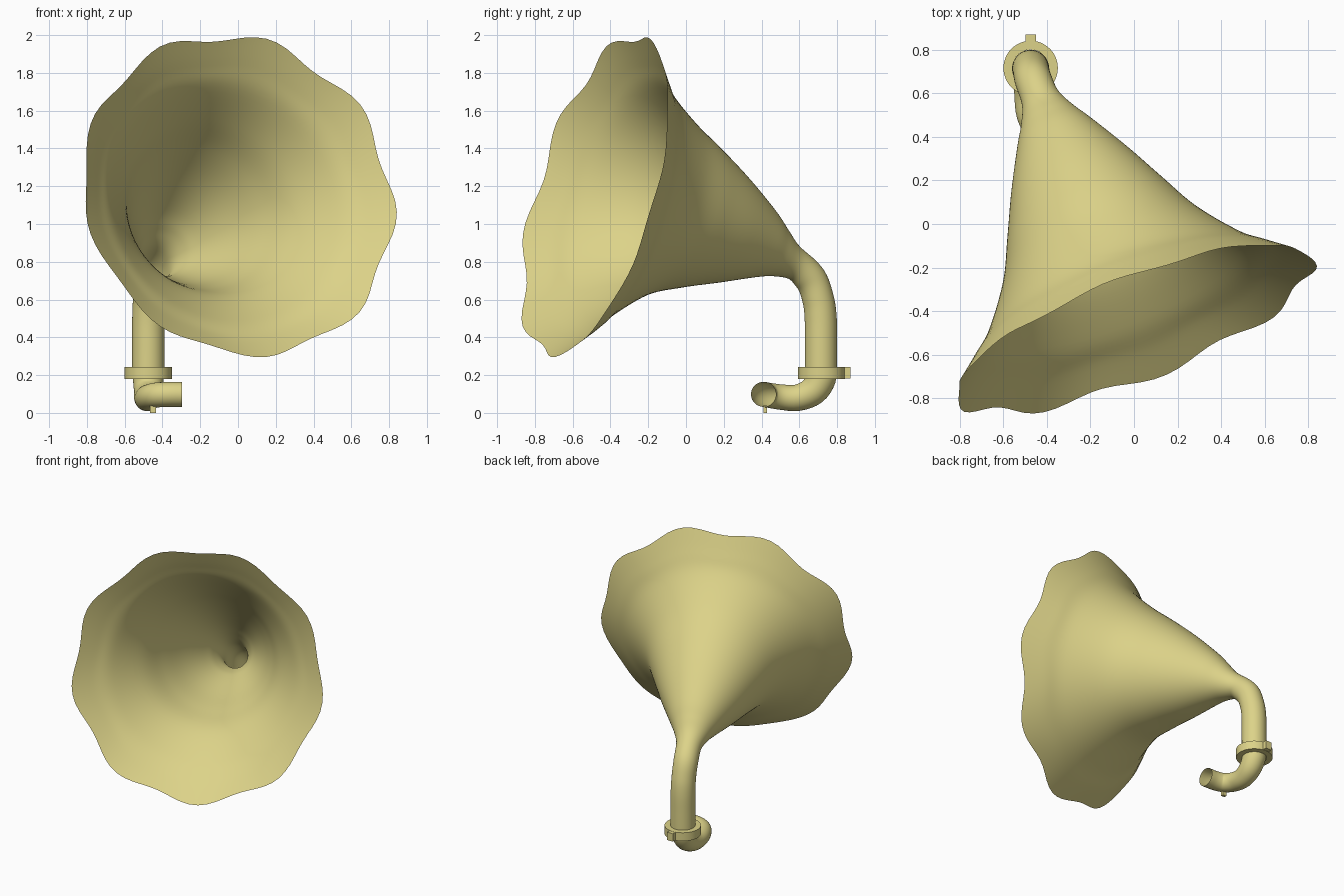
import bpy, bmesh, math
from mathutils import Vector

if "Cube" in bpy.data.objects:
    bpy.data.objects.remove(bpy.data.objects["Cube"])

AXIS = Vector((0.352, -0.898, 0.268)).normalized()   # horn pointing direction
MOUTH = Vector((0.0, -0.48, 1.15))                   # centre of the rim

mat = bpy.data.materials.new("brass")
mat.diffuse_color = (0.72, 0.65, 0.25, 1)
mat.use_nodes = True
mat.node_tree.nodes["Principled BSDF"].inputs["Base Color"].default_value = mat.diffuse_color


def finish(bm, name, angle=50):
    bmesh.ops.recalc_face_normals(bm, faces=bm.faces)
    me = bpy.data.meshes.new(name)
    bm.to_mesh(me)
    bm.free()
    ob = bpy.data.objects.new(name, me)
    bpy.context.collection.objects.link(ob)
    me.materials.append(mat)
    bpy.context.view_layer.objects.active = ob
    ob.select_set(True)
    bpy.ops.object.shade_smooth_by_angle(angle=math.radians(angle))
    ob.select_set(False)
    return ob


def catmull(a, b, c, d, t):
    return 0.5 * (2 * b + (c - a) * t + (2 * a - 5 * b + 4 * c - d) * t * t
                  + (3 * b - a - 3 * c + d) * t ** 3)


def resample(stations, steps):
    """Smoothly interpolate tuples of vectors / numbers."""
    out = []
    n = len(stations)
    for i in range(n - 1):
        q = [stations[max(0, min(n - 1, i + k))] for k in (-1, 0, 1, 2)]
        for s in range(steps):
            out.append(tuple(catmull(*vals, s / steps) for vals in zip(*q)))
    out.append(stations[-1])
    return out


def skin(bm, rings):
    vs = [[bm.verts.new(p) for p in ring] for ring in rings]
    for a, b in zip(vs, vs[1:]):
        for j in range(len(a)):
            k = (j + 1) % len(a)
            bm.faces.new((a[j], a[k], b[k], b[j]))


# Horn with neck: stations are (centre, ring normal, radius, ripple)
stations = []
for y, z, x, pitch, r in [(.715, .20, -.475, 90, .085), (.715, .36, -.475, 90, .085),
                          (.713, .50, -.475, 87, .085), (.700, .60, -.472, 74, .084),
                          (.662, .705, -.463, 56, .085)]:
    p = math.radians(pitch)
    lean = 0.35 * (1 - pitch / 90)
    stations.append((Vector((x, y, z)),
                     Vector((lean, -math.cos(p), math.sin(p))).normalized(), r, 0.0))
UP = (Vector((0, 0, 1)) - AXIS * AXIS.z).normalized()
for t, r, off in [(1.2, .09, -.015), (1.1, .13, .015), (1.0, .185, .035), (.8, .29, .05),
                  (.6, .385, .058), (.4, .485, .052), (.2, .64, .015), (.1, .755, .0),
                  (.0, .872, .0)]:
    c = MOUTH - Vector((.36, -.885, .287)) * t + UP * off
    stations.append((c, AXIS, r, max(0, 1 - t / .2)))

SEG = 90
rings = []
for c, n, r, w in resample(stations, 6):
    n = n.normalized()
    v = n.cross(Vector((1, 0, 0))).normalized()
    u = v.cross(n)
    ring = []
    for j in range(SEG):
        a = 2 * math.pi * j / SEG
        wave = math.cos(9 * a + 0.15) * w
        ring.append(c + (u * math.cos(a) + v * math.sin(a)) * r * (1 + .024 * wave)
                    + n * .015 * wave)
    rings.append(ring)
bm = bmesh.new()
skin(bm, rings)
finish(bm, "horn_bell", 80)

# Lower elbow: open tube turning forward, then sideways
path = [(-.475, .715, .24, .083), (-.475, .712, .18, .081), (-.475, .672, .115, .076),
        (-.48, .59, .08, .07), (-.472, .50, .084, .067), (-.435, .435, .094, .066),
        (-.37, .412, .098, .066), (-.297, .411, .098, .066)]
pts = resample([(Vector(p[:3]), p[3]) for p in path], 4)
rings = []
u = Vector((1, 0, 0))
for i, (c, r) in enumerate(pts):
    n = (pts[min(i + 1, len(pts) - 1)][0] - pts[max(i - 1, 0)][0]).normalized()
    u = (u - n * u.dot(n)).normalized()
    v = n.cross(u)
    rings.append([c + (u * math.cos(2 * math.pi * j / 40)
                       + v * math.sin(2 * math.pi * j / 40)) * r for j in range(40)])
bm = bmesh.new()
skin(bm, rings)
finish(bm, "lower_elbow", 80)

# Clamp collar: rectangular section ring
bm = bmesh.new()
section = [(.084, .18), (.125, .18), (.125, .243), (.084, .243), (.084, .18)]
skin(bm, [[Vector((-.475 + r * math.cos(2 * math.pi * j / 48),
                   .717 + r * math.sin(2 * math.pi * j / 48), z)) for j in range(48)]
          for r, z in section])
bmesh.ops.remove_doubles(bm, verts=bm.verts, dist=1e-5)
finish(bm, "clamp_collar", 40)


def box(name, centre, size):
    bm = bmesh.new()
    bmesh.ops.create_cube(bm, size=1)
    for v in bm.verts:
        v.co = Vector(v.co[k] * size[k] + centre[k] for k in range(3))
    return finish(bm, name, 30)


# Clamp lug and locating peg
box("clamp_lug", (-.475, .85, .212), (.048, .04, .06))
box("locating_peg", (-.45, .42, .02), (.03, .02, .04))
